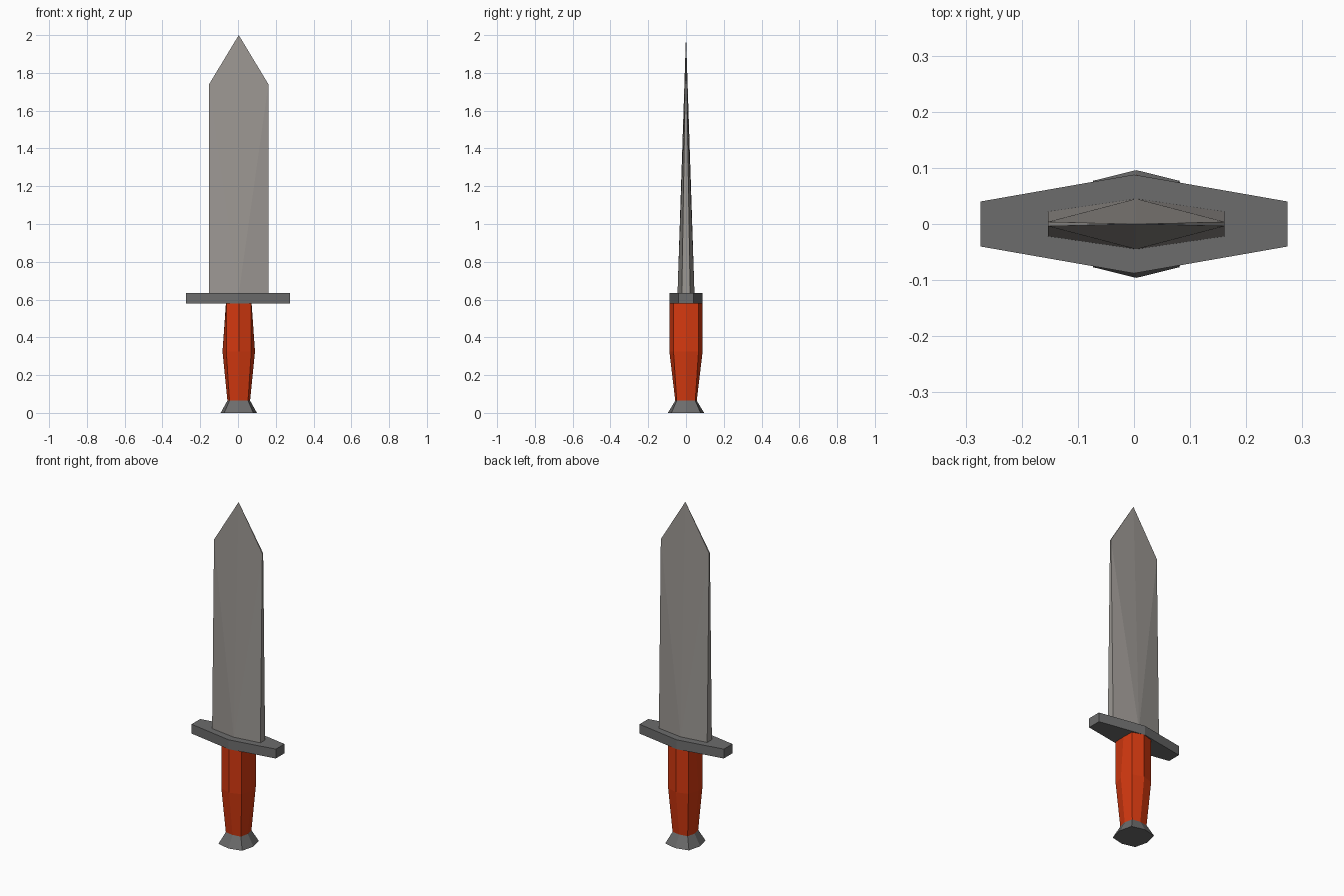
import bpy
import bmesh

if "Cube" in bpy.data.objects:
    bpy.data.objects.remove(bpy.data.objects["Cube"])

CX = 0.004  # blade and grip sit a hair off the guard's centre


def material(name, rgb):
    m = bpy.data.materials.new(name)
    m.diffuse_color = (*rgb, 1)
    m.use_nodes = True
    m.node_tree.nodes["Principled BSDF"].inputs["Base Color"].default_value = m.diffuse_color
    return m


def finish(bm, name, mat):
    bmesh.ops.recalc_face_normals(bm, faces=bm.faces)
    me = bpy.data.meshes.new(name)
    bm.to_mesh(me)
    bm.free()
    me.materials.append(mat)
    ob = bpy.data.objects.new(name, me)
    bpy.context.collection.objects.link(ob)
    return ob


def loft(name, rings, mat):
    """Skin a stack of point rings and cap both ends."""
    bm = bmesh.new()
    loops = [[bm.verts.new(p) for p in ring] for ring in rings]
    n = len(loops[0])
    for a, b in zip(loops, loops[1:]):
        for i in range(n):
            j = (i + 1) % n
            bm.faces.new((a[i], a[j], b[j], b[i]))
    bm.faces.new(loops[0][::-1])
    bm.faces.new(loops[-1])
    return finish(bm, name, mat)


def octagon(rx, d, ry, z):
    """Eight-sided ring: half width, diagonal corner, half depth, height."""
    pts = [(rx, 0), (d, d), (0, ry), (-d, d), (-rx, 0), (-d, -d), (0, -ry), (d, -d)]
    return [(x + CX, y, z) for x, y in pts]


def hexagon(hx, edge, mid, z, cx=0):
    """Flattened hexagon: half width, half depth at the ends and centre."""
    pts = [(hx, -edge), (hx, edge), (0, mid), (-hx, edge), (-hx, -edge), (0, -mid)]
    return [(x + cx, y, z) for x, y in pts]


steel = material("steel", (0.33, 0.31, 0.29))
iron = material("iron", (0.15, 0.15, 0.15))
orange = material("orange", (0.65, 0.04, 0.005))

# Pommel and grip
neck = octagon(0.06, 0.049, 0.057, 0.065)
loft("pommel", [octagon(0.096, 0.077, 0.096, 0), neck], iron)
loft("grip", [neck, octagon(0.086, 0.066, 0.088, 0.325),
              octagon(0.068, 0.066, 0.088, 0.58)], orange)

# Crossguard
loft("guard", [hexagon(0.274, 0.04, 0.088, 0.58),
               hexagon(0.274, 0.04, 0.088, 0.635)], iron)

# Blade: hexagonal base thinning evenly to a single point
bm = bmesh.new()
base = [bm.verts.new(p) for p in hexagon(0.157, 0.022, 0.045, 0.63, CX)]
tip = bm.verts.new((CX, 0, 2))
bm.faces.new(base[::-1])
for ends, mids in (((0, 1), (5, 2)), ((4, 3), (5, 2))):
    x = base[ends[0]].co.x
    shoulder = [bm.verts.new((x, s * 0.004, 1.74)) for s in (-1, 1)]
    bm.faces.new((base[ends[0]], base[ends[1]], shoulder[1], shoulder[0]))
    bm.faces.new((shoulder[0], shoulder[1], tip))
    for e, m, s in zip(ends, mids, shoulder):
        bm.faces.new((base[m], base[e], s))
        bm.faces.new((base[m], s, tip))
finish(bm, "blade", steel)
